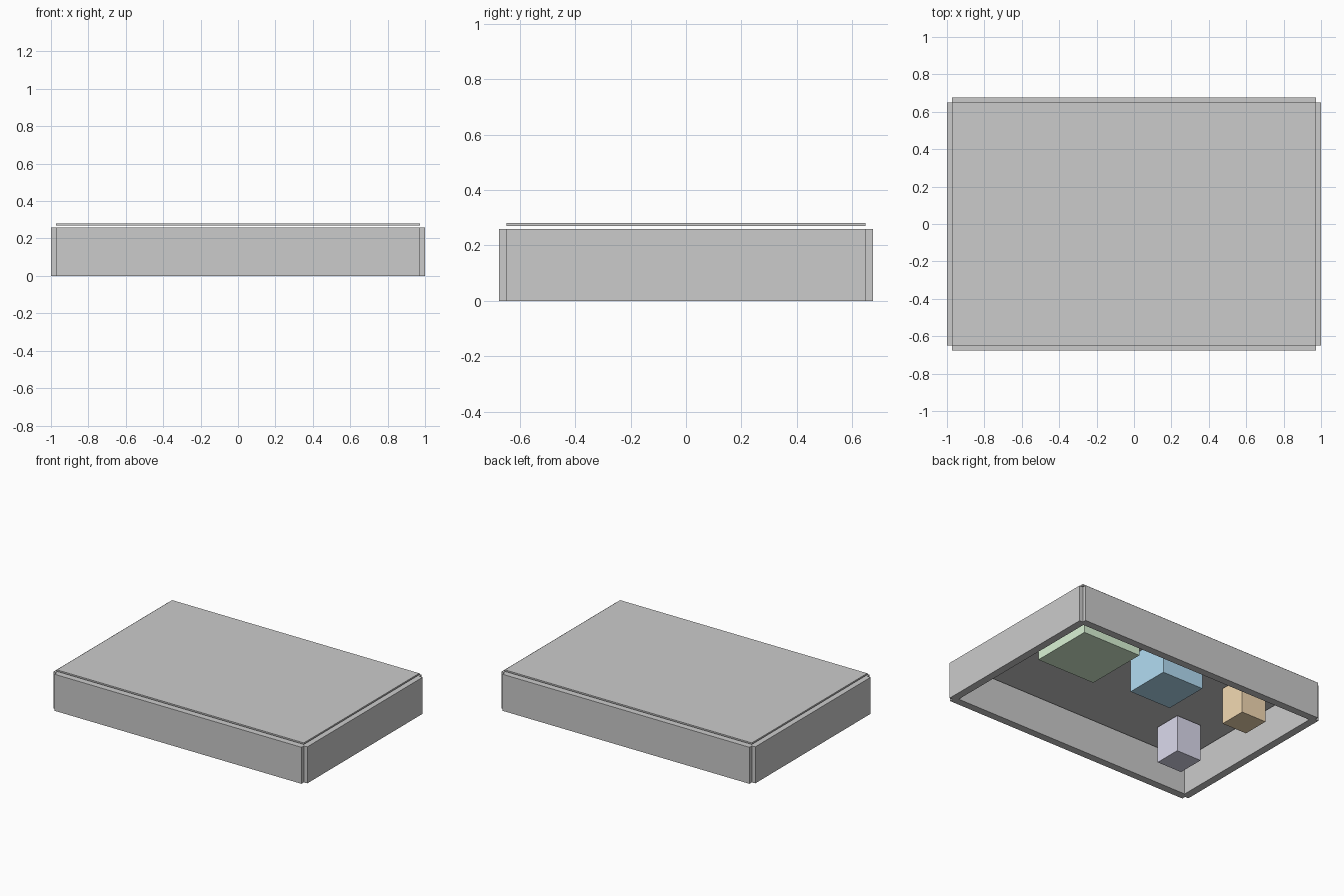
import bpy

if "Cube" in bpy.data.objects:
    bpy.data.objects.remove(bpy.data.objects["Cube"])

HALF_X, HALF_Y = 0.973, 0.649   # wall centre lines
WALL_T, WALL_H = 0.054, 0.26


def box(name, centre, size, base=0.0, color=None):
    """Box standing on z = base, centred on the given x, y."""
    bpy.ops.mesh.primitive_cube_add(
        size=1, location=(centre[0], centre[1], base + size[2] / 2))
    ob = bpy.context.object
    ob.name = name
    ob.scale = size
    bpy.ops.object.transform_apply(location=False, rotation=False, scale=True)
    if color:
        mat = bpy.data.materials.new(name + "_color")
        mat.diffuse_color = (*color, 1)
        mat.use_nodes = True
        mat.node_tree.nodes["Principled BSDF"].inputs["Base Color"].default_value = mat.diffuse_color
        ob.data.materials.append(mat)
    return ob


# Outer walls, leaving notched corners
for name, s in (("front_wall", -1), ("back_wall", 1)):
    box(name, (0, s * HALF_Y), (2 * HALF_X, WALL_T, WALL_H))
for name, s in (("left_wall", -1), ("right_wall", 1)):
    box(name, (s * HALF_X, 0), (WALL_T, 2 * HALF_Y, WALL_H))

# Flat roof floating just above the walls
box("roof", (0, 0), (2 * HALF_X, 2 * HALF_Y, 0.011), base=0.27)

# Coloured room blocks inside: name, x, y, width, color
rooms = [
    ("hall_block", 0.65, 0.324, 0.46, (0.70, 0.90, 0.67)),
    ("bedroom_block", 0.0, 0.324, 0.327, (0.45, 0.72, 0.90)),
    ("kitchen_block", -0.65, 0.324, 0.195, (0.90, 0.70, 0.45)),
    ("bathroom_block", -0.65, -0.324, 0.195, (0.71, 0.70, 0.85)),
]
for name, x, y, w, color in rooms:
    box(name, (x, y), (w, w, 0.26), color=color)
